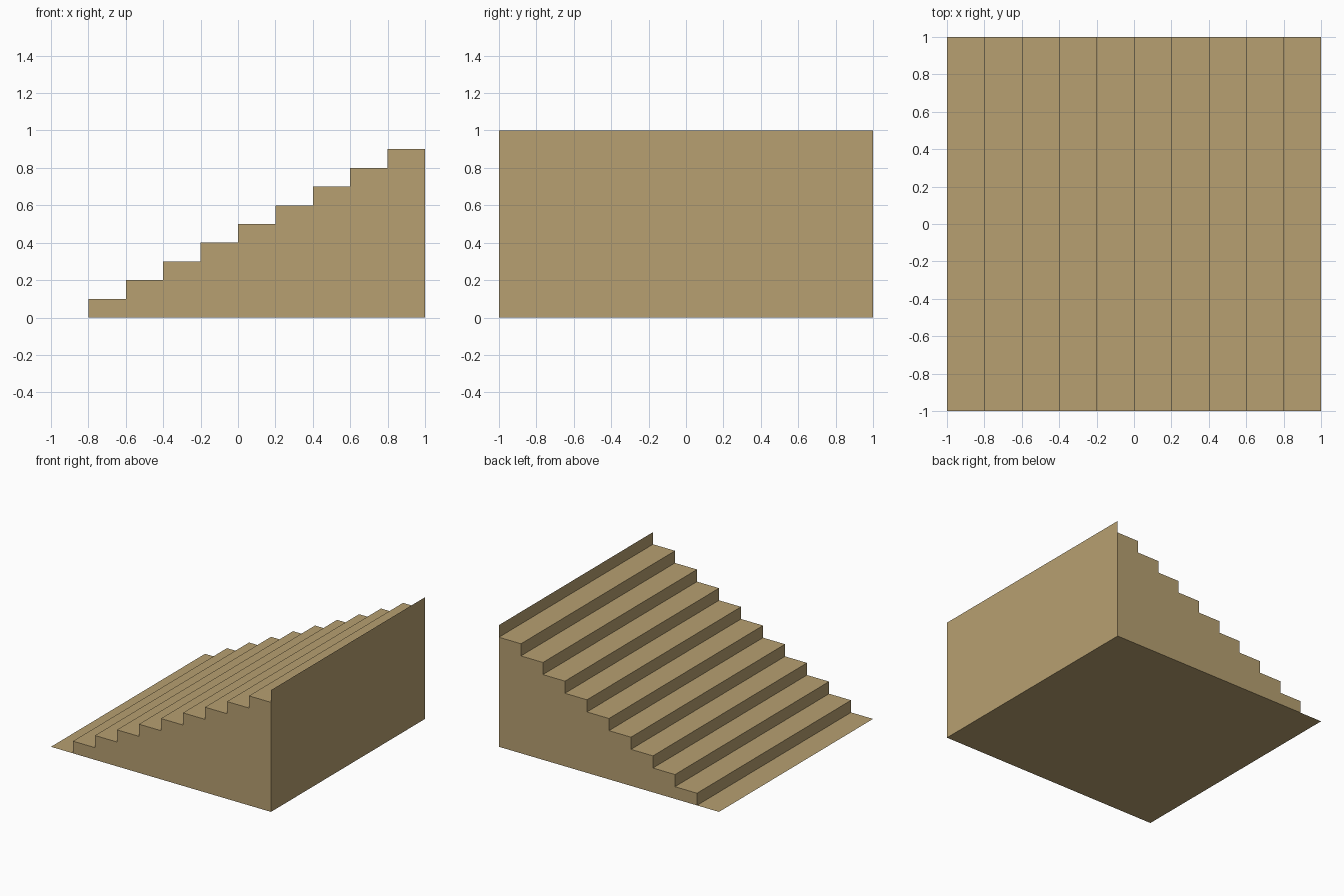
import bpy, bmesh

if "Cube" in bpy.data.objects:
    bpy.data.objects.remove(bpy.data.objects["Cube"])

STEPS = 10
RUN, RISE = 0.2, 0.1

mat = bpy.data.materials.new("sandstone")
mat.diffuse_color = (0.474, 0.350, 0.164, 1)
mat.use_nodes = True
mat.node_tree.nodes["Principled BSDF"].inputs["Base Color"].default_value = mat.diffuse_color

bm = bmesh.new()


def pair(x, z):
    # front and back vertex of one profile point
    return bm.verts.new((x, -1, z)), bm.verts.new((x, 1, z))


def strip(a, b):
    # full-width face whose normal lies left of the direction a -> b
    return bm.faces.new((a[0], b[0], b[1], a[1]))


# stepped profile, from the floor-level tread up to the top edge
profile = [pair(-1, 0)]
for i in range(STEPS):
    x = round(-1 + RUN * (i + 1), 4)
    profile.append(pair(x, i * RISE))
    profile.append(pair(x, (i + 1) * RISE))

# treads and risers
for a, b in zip(profile, profile[1:]):
    strip(a, b)

# tall end wall and underside
corner = pair(1, 0)
strip(profile[-1], corner)
strip(corner, profile[0])

# stepped side walls (without the flat first tread and the thin top lip)
side = profile[1:-1] + [corner]
bm.faces.new([p[0] for p in reversed(side)])
bm.faces.new([p[1] for p in side])

mesh = bpy.data.meshes.new("staircase")
bm.to_mesh(mesh)
bm.free()
mesh.materials.append(mat)
stairs = bpy.data.objects.new("staircase", mesh)
bpy.context.collection.objects.link(stairs)
